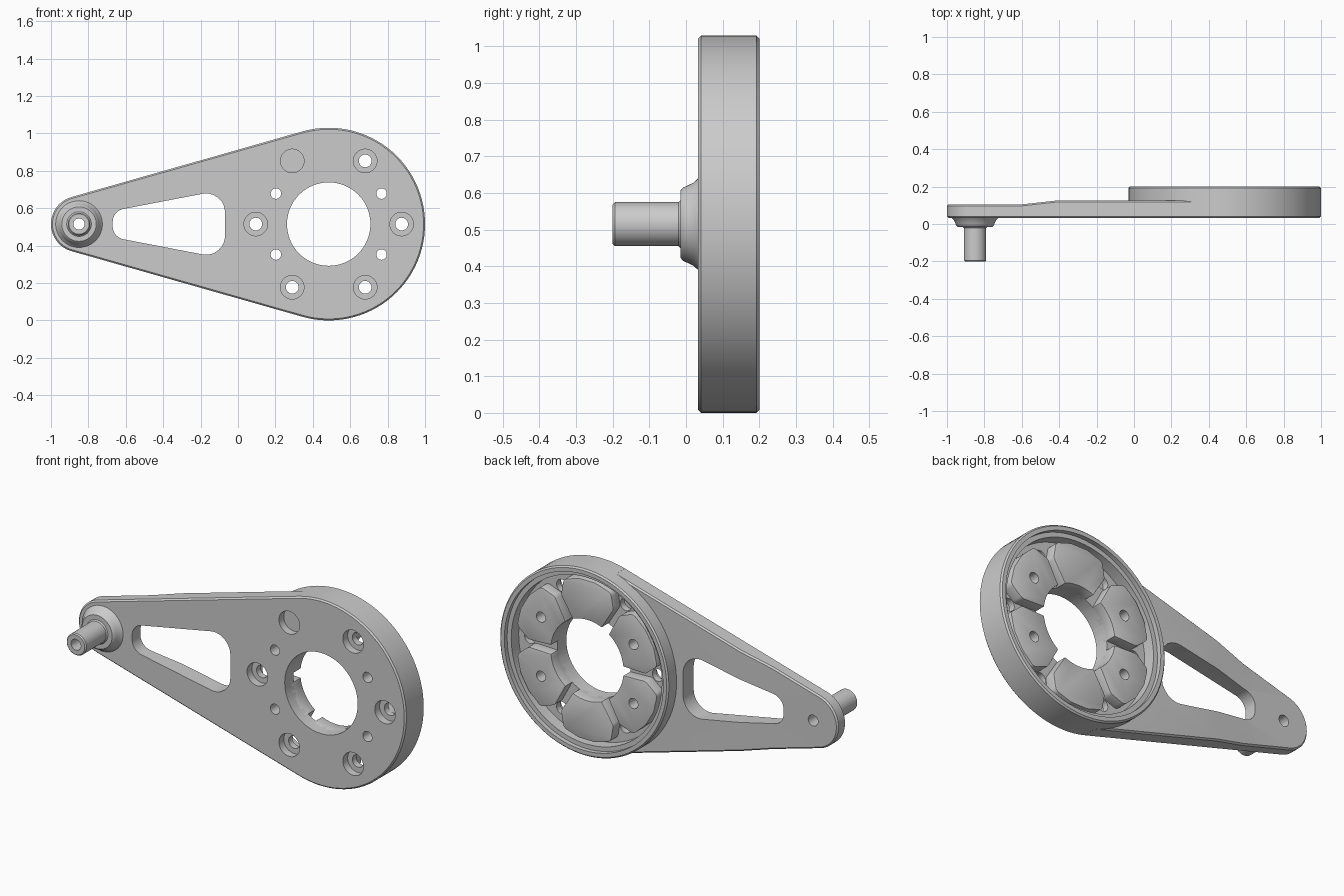
import bpy, bmesh, math
from mathutils import Vector

cube = bpy.data.objects.get("Cube")
if cube:
    bpy.data.objects.remove(cube)

# Main dimensions
MID = 0.515                      # height of the long axis
HUB_X, HUB_R = 0.485, 0.515
TIP_X, TIP_R = -0.85, 0.15
FRONT, ARM_BACK, FLOOR, BACK = 0.033, 0.125, 0.11, 0.2

metal = bpy.data.materials.new("grey metal")
metal.use_nodes = True
GREY = (0.6, 0.6, 0.6, 1)
metal.diffuse_color = GREY
metal.node_tree.nodes["Principled BSDF"].inputs["Base Color"].default_value = GREY


def finish(name, bm):
    bmesh.ops.recalc_face_normals(bm, faces=bm.faces)
    mesh = bpy.data.meshes.new(name)
    bm.to_mesh(mesh)
    bm.free()
    mesh.materials.append(metal)
    obj = bpy.data.objects.new(name, mesh)
    bpy.context.collection.objects.link(obj)
    return obj


def activate(obj):
    bpy.ops.object.select_all(action='DESELECT')
    obj.select_set(True)
    bpy.context.view_layer.objects.active = obj


def apply(obj, kind, **settings):
    activate(obj)
    mod = obj.modifiers.new(kind.title(), kind)
    for key, value in settings.items():
        setattr(mod, key, value)
    bpy.ops.object.modifier_apply(modifier=mod.name)


def chamfer(obj, width, segments=1):
    apply(obj, 'BEVEL', width=width, segments=segments,
          limit_method='ANGLE', angle_limit=math.radians(50))


def combine(obj, others, operation):
    for other in others:
        apply(obj, 'BOOLEAN', object=other, operation=operation, solver='EXACT')


def prism(name, outline, y0, y1):
    """Extrude an (x, z) outline along y."""
    bm = bmesh.new()
    face = bm.faces.new([bm.verts.new((x, y0, z)) for x, z in outline])
    new = bmesh.ops.extrude_face_region(bm, geom=[face])["geom"]
    bmesh.ops.translate(bm, vec=(0, y1 - y0, 0),
                        verts=[v for v in new if isinstance(v, bmesh.types.BMVert)])
    # the source face stays behind as the front cap
    if face.is_valid is False or len(face.verts) == 0:
        bm.faces.ensure_lookup_table()
    return finish(name, bm)


def lathe(name, x, z, profile, steps=64):
    """Spin an (r, y) profile about the y direction through (x, z)."""
    bm = bmesh.new()
    verts = [bm.verts.new((x + r, y, z)) for r, y in profile]
    edges = [bm.edges.new(pair) for pair in zip(verts, verts[1:])]
    bmesh.ops.spin(bm, geom=verts + edges, cent=(x, 0, z), axis=(0, 1, 0),
                   angle=math.tau, steps=steps)
    bmesh.ops.remove_doubles(bm, verts=bm.verts, dist=1e-5)
    return finish(name, bm)


def drill(x, z, r, y0, y1, steps=32):
    return lathe("drill", x, z, [(0, y0), (r, y0), (r, y1), (0, y1)], steps)


def rounded(corners, radii, n=6):
    """Round the corners of a polygon with tangent arcs."""
    pts = []
    for i, (corner, r) in enumerate(zip(corners, radii)):
        p = Vector(corner)
        a = (Vector(corners[i - 1]) - p).normalized()
        b = (Vector(corners[(i + 1) % len(corners)]) - p).normalized()
        half = a.angle(b) / 2
        centre = p + (a + b).normalized() * r / math.sin(half)
        start = p + a * r / math.tan(half) - centre
        end = p + b * r / math.tan(half) - centre
        for k in range(n + 1):
            pts.append(centre + start.lerp(end, k / n).normalized() * r)
    return [tuple(p) for p in pts]


def polar(radius, degrees):
    t = math.radians(degrees)
    return HUB_X + radius * math.cos(t), MID + radius * math.sin(t)


# Tapered arm, tangent to the round tip and the hub
phi = math.pi / 2 + math.asin((HUB_R - TIP_R) / (HUB_X - TIP_X))
N = 28
outline = [(TIP_X + TIP_R * math.cos(t), MID + TIP_R * math.sin(t))
           for t in (phi + (math.tau - 2 * phi) * k / N for k in range(N + 1))]
tx, tz = HUB_R * math.cos(phi), HUB_R * math.sin(phi)
outline += [(HUB_X + tx, MID - tz), (HUB_X, MID - 0.44),
            (HUB_X, MID + 0.44), (HUB_X + tx, MID + tz)]
arm = prism("arm_and_hub", outline, FRONT, ARM_BACK)

# Thin the back of the arm toward the tip
bm = bmesh.new()
ramp = [(-1.2, 0.105), (-0.6, 0.105), (-0.42, ARM_BACK), (-0.42, 0.3), (-1.2, 0.3)]
face = bm.faces.new([bm.verts.new((x, y, -0.2)) for x, y in ramp])
top = bmesh.ops.extrude_face_region(bm, geom=[face])["geom"]
bmesh.ops.translate(bm, vec=(0, 0, 1.5),
                    verts=[v for v in top if isinstance(v, bmesh.types.BMVert)])
thinner = finish("thinner", bm)
combine(arm, [thinner], 'DIFFERENCE')
chamfer(arm, 0.008)

# Round hub with chamfered rims, then the stepped recess in its back
C = 0.008
hub = lathe("hub", HUB_X, MID, [(0, FRONT), (HUB_R - C, FRONT), (HUB_R, FRONT + C),
                                (HUB_R, BACK - C), (HUB_R - C, BACK), (0, BACK)], 96)
recess = lathe("recess", HUB_X, MID, [(0, FLOOR), (0.46, FLOOR), (0.46, 0.175),
                                      (0.485, 0.175), (0.485, 0.3), (0, 0.3)], 96)
combine(arm, [hub], 'UNION')

# Triangular window through the arm
window = prism("window", rounded(
    [(-0.67, MID - 0.07), (-0.07, MID - 0.185), (-0.07, MID + 0.185), (-0.67, MID + 0.07)],
    [0.07, 0.1, 0.1, 0.07], 8), -0.1, 0.3)

# Bore, counterbored bolt holes, small pin holes and the tip hole
bore = drill(HUB_X, MID, 0.223, -0.1, 0.3, 64)
tip_hole = drill(TIP_X, MID, 0.03, -0.3, 0.3)
bolts, pins = [], []
for angle in range(0, 360, 60):
    x, z = polar(0.39, angle)
    bolts += [drill(x, z, 0.063, -0.1, 0.075), drill(x, z, 0.034, -0.05, 0.3)]
for angle in (30, 150, 210, 330):
    pins.append(drill(*polar(0.326, angle), 0.028, -0.1, 0.3))
combine(arm, [recess, window, bore, tip_hole] + bolts + pins, 'DIFFERENCE')

# Six raised pads between the bolt holes
half = [(0.2, 0.085), (0.32, 0.16), (0.41, 0.145), (0.44, 0.05)]
shape = half + [(u, -v) for u, v in reversed(half)]
shape = rounded(shape, [0.01, 0.035, 0.03, 0.06, 0.06, 0.03, 0.035, 0.01], 4)
parts = [arm]
for i, angle in enumerate(range(30, 390, 60)):
    c, s = math.cos(math.radians(angle)), math.sin(math.radians(angle))
    pad = prism(f"pad_{i + 1}", [(HUB_X + u * c - v * s, MID + u * s + v * c)
                                 for u, v in shape], 0.09, 0.17)
    combine(pad, [bore], 'DIFFERENCE')
    chamfer(pad, 0.01, 2)
    combine(pad, pins, 'DIFFERENCE')
    parts.append(pad)

# Flared boss and hollow crank pin at the tip
boss = lathe("boss_and_pin", TIP_X, MID, [
    (0, 0.05), (0.125, 0.05), (0.125, FRONT), (0.113, 0.02), (0.105, 0.003),
    (0.1, -0.008), (0.092, -0.015), (0.066, -0.015), (0.06, -0.021),
    (0.06, -0.194), (0.054, -0.2), (0, -0.2)], 48)
combine(boss, [tip_hole], 'DIFFERENCE')
parts.append(boss)

# Remove cutters and smooth the curved faces
for tool in [thinner, hub, recess, window, bore, tip_hole] + bolts + pins:
    bpy.data.objects.remove(tool)
for part in parts:
    activate(part)
    bpy.ops.object.shade_smooth_by_angle(angle=math.radians(30))
